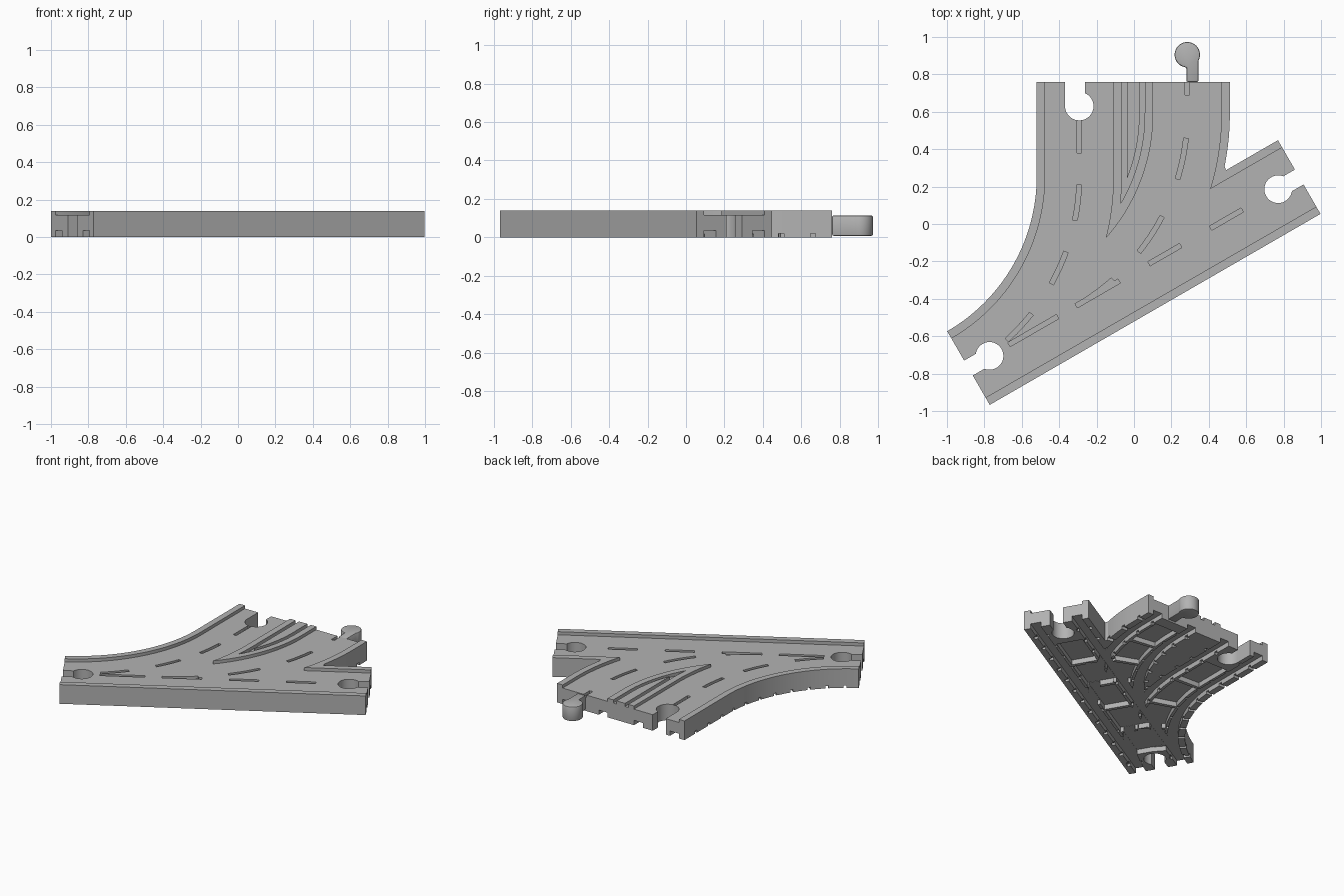
import bpy, bmesh, math
from mathutils import Vector

old = bpy.data.objects.get("Cube")
if old:
    bpy.data.objects.remove(old, do_unlink=True)

# Main dimensions
TOP, BED = 0.14, 0.117         # rail top and running surface
HALF, INNER = 0.2275, 0.1825   # half width of a track, inside edge of its rail
R = 1.185                      # curve radius
ARC = R * math.pi / 3
BACK = 0.76
U = Vector((math.cos(math.pi / 6), 0.5))   # direction of the straight track
N = Vector((-U.y, U.x))
START = Vector((-0.885, -0.77))
LEFT, RIGHT = Vector((-1.4775, 0.256)), Vector((-0.9, 0.589))   # arc centres
LENGTH = {"straight": 2.042, "left": ARC + BACK - LEFT.y, "right": ARC + BACK - RIGHT.y}

grey = bpy.data.materials.new("track_grey")
grey.use_nodes = True
grey.diffuse_color = (0.45, 0.45, 0.45, 1)
grey.node_tree.nodes["Principled BSDF"].inputs["Base Color"].default_value = (0.45, 0.45, 0.45, 1)


def point(track, s, off):
    """Point at distance s along a track, off to its left."""
    if track == "straight":
        return START + U * s + N * off
    c = LEFT if track == "left" else RIGHT
    a = min(s / R - math.pi / 3, 0)
    return c + Vector((math.cos(a), math.sin(a))) * (R - off) + Vector((0, max(s - ARC, 0)))


def line(track, s0, s1, off):
    n = 1 if track == "straight" else max(2, int((s1 - s0) * 32))
    return [point(track, s0 + (s1 - s0) * i / n, off) for i in range(n + 1)]


def strip(track, s0, s1, o0, o1):
    return line(track, s0, s1, o0) + line(track, s0, s1, o1)[::-1]


def outline(d, e):
    """Outside of all three tracks at half width d, ends lengthened by e."""
    pts = line("left", -e, LENGTH["left"] + e, d)
    side = line("right", 0, LENGTH["right"] + e, -d)[::-1]
    side = [p for p in side if (p - START).dot(N) > d]
    last = side[-1]
    side.append(last - N * ((last - START).dot(N) - d) - U * 0.004)
    end = LENGTH["straight"] + e
    return pts + side + [point("straight", end, d), point("straight", end, -d),
                         point("straight", -e, -d)]


def wedge(d):
    """Space between the two curves, d away from each centre line."""
    def x(c, r, y):
        return c.x + math.sqrt(r * r - min(y - c.y, 0) ** 2)
    tip = -0.3
    while x(LEFT, R + d, tip) > x(RIGHT, R - d, tip):
        tip += 0.002
    ys = [tip + (BACK - tip) * i / 24 for i in range(25)]
    a = [Vector((x(LEFT, R + d, y), y)) for y in ys]
    b = [Vector((x(RIGHT, R - d, y), y)) for y in ys]
    return a[::-1] + b[1:]


def keyhole(end, u, depth, r, v0, v1, back):
    """Round head on a neck, reaching along u from a track end."""
    w = Vector((-u.y, u.x))
    a0 = math.atan2(v0, -math.sqrt(max(r * r - v0 * v0, 0)))
    a1 = math.atan2(v1, -math.sqrt(max(r * r - v1 * v1, 0)))
    pts = [(-back, v1)]
    for i in range(33):
        a = a1 + (a0 - a1) * i / 32
        pts.append((depth + r * math.cos(a), r * math.sin(a)))
    pts.append((-back, v0))
    return [end + u * p + w * q for p, q in pts]


def prisms(name, polygons, z0, z1):
    bm = bmesh.new()
    for poly in polygons:
        face = bm.faces.new([bm.verts.new((p.x, p.y, z0)) for p in poly])
        new = bmesh.ops.extrude_face_region(bm, geom=[face])["geom"]
        bmesh.ops.translate(bm, vec=(0, 0, z1 - z0),
                            verts=[v for v in new if isinstance(v, bmesh.types.BMVert)])
    bmesh.ops.recalc_face_normals(bm, faces=bm.faces)
    mesh = bpy.data.meshes.new(name)
    bm.to_mesh(mesh)
    bm.free()
    mesh.materials.append(grey)
    ob = bpy.data.objects.new(name, mesh)
    bpy.context.collection.objects.link(ob)
    return ob


def apply(ob, mod):
    bpy.context.view_layer.objects.active = ob
    bpy.ops.object.modifier_apply(modifier=mod.name)


def cut(ob, polygons, z0, z1):
    cutter = prisms("cutter", polygons, z0, z1)
    cutter.hide_render = True
    mod = ob.modifiers.new("cut", "BOOLEAN")
    mod.operation, mod.solver, mod.object = "DIFFERENCE", "EXACT", cutter
    apply(ob, mod)
    bpy.data.objects.remove(cutter, do_unlink=True)


# Body with the sunken running surface
body = prisms("track_body", [outline(HALF, 0)], 0, TOP)
cut(body, [outline(INNER, 0.05)], BED, 0.3)

# Sockets at three ends
sockets = [
    keyhole(START, U, 0.13, 0.074, -0.046, 0.046, 0.05),
    keyhole(START + U * LENGTH["straight"], -U, 0.13, 0.074, -0.046, 0.046, 0.05),
    keyhole(Vector((-0.2925, BACK)), Vector((0, -1)), 0.13, 0.076, -0.076, 0.03, 0.05)]
cut(body, sockets, -0.1, 0.3)

# Dashed centre grooves on the running surface
dashes = {
    "straight": [(0.25, 0.55), (0.665, 0.93), (1.115, 1.31), (1.495, 1.69)],
    "left": [(0.255, 0.447), (0.64, 0.827), (1.003, 1.195), (1.365, 1.535)],
    "right": [(0.02, 0.24), (0.443, 0.67), (0.887, 1.11), (1.342, 1.45)]}
for i, (track, spans) in enumerate(dashes.items()):
    cut(body, [strip(track, a, b, -0.0125, 0.0125) for a, b in spans], 0.097 + i * 0.0006, 0.3)

# Underside: wheel grooves, hollow panels and tie slots
for i, track in enumerate(LENGTH):
    end = LENGTH[track]
    first = 0.3 if track == "right" else 0
    depth = 0.036 - i * 0.001
    hollows = [strip(track, first - 0.05, end + 0.05, s * 0.11, s * 0.182) for s in (-1, 1)]
    a, b = first + 0.23, end - (0.06 if track == "right" else 0.23)
    count = round((b - a) / 0.3)
    step = (b - a) / count
    hollows += [strip(track, a + k * step, a + (k + 1) * step - 0.025, -0.09, 0.09)
                for k in range(count)]
    cut(body, hollows, -0.1, depth)
    slots = []
    for side in (-1, 1):
        outer = 0.25 if (track, side) in (("left", 1), ("right", -1)) else 0.205
        s = first + 0.1
        while s < end - 0.05:
            slots.append(strip(track, s, s + 0.025, side * 0.096, side * outer))
            s += 0.15
    cut(body, slots, -0.1, 0.018 + i * 0.0007)

# Raised rails and island where the two curves part
frog = prisms("frog_rails", [wedge(INNER) + wedge(HALF)[::-1]], BED, TOP)
island = prisms("frog_island", [wedge(0.255)], BED, TOP)

# Plug at the back end
plug = prisms("connector_plug", [keyhole(Vector((0.285, BACK)), Vector((0, 1)),
                                         0.145, 0.068, -0.06, 0.005, 0.0)], 0.008, 0.114)
bevel = plug.modifiers.new("rounded_edge", "BEVEL")
bevel.width, bevel.segments, bevel.limit_method = 0.008, 2, "ANGLE"
bevel.angle_limit = math.radians(50)
apply(plug, bevel)

# Smooth curves, sharp edges
bpy.ops.object.select_all(action="DESELECT")
for ob in (body, frog, island, plug):
    ob.select_set(True)
bpy.context.view_layer.objects.active = body
bpy.ops.object.shade_smooth_by_angle(angle=math.radians(30))
